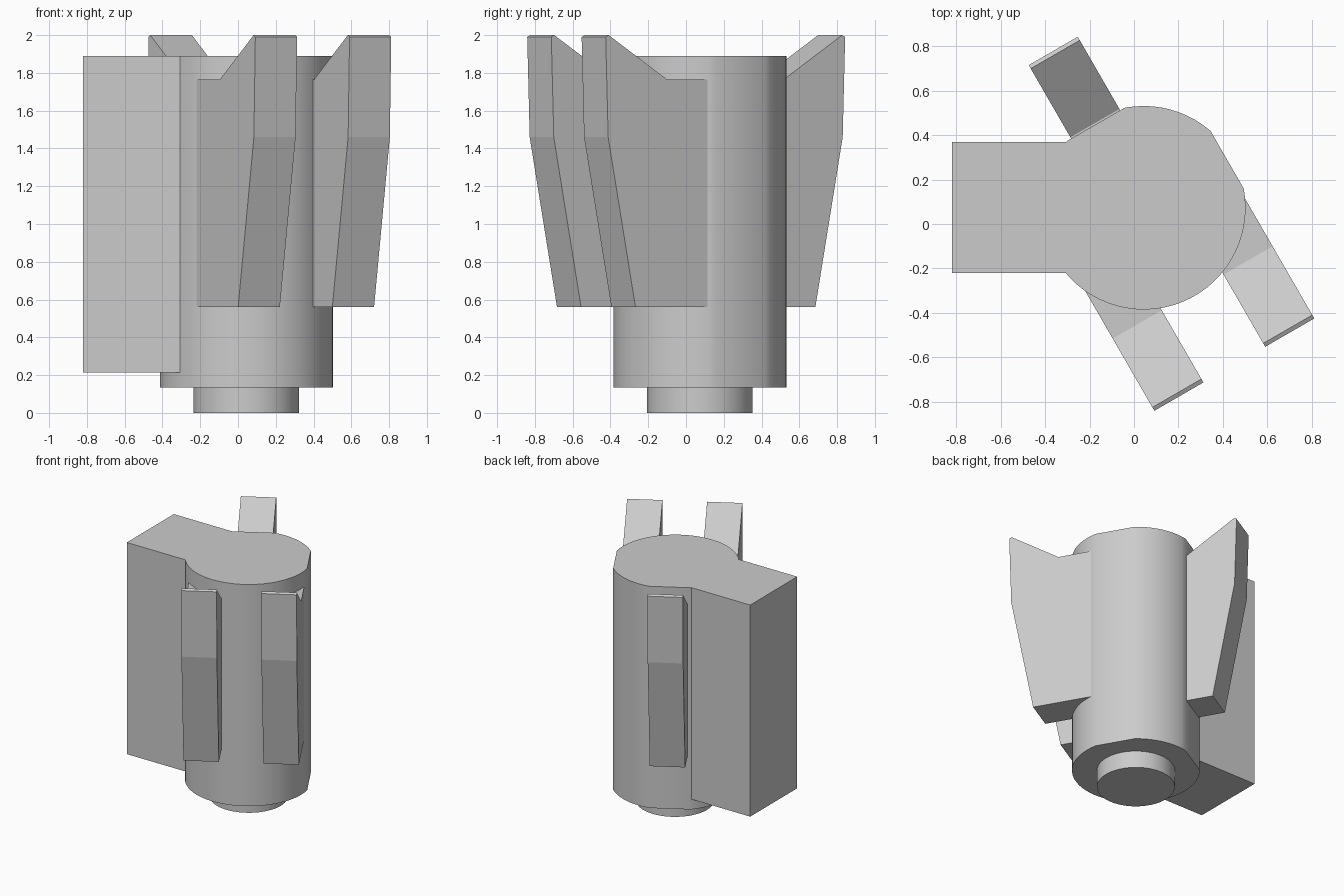
import bpy
import bmesh
from math import radians, cos, sin, acos
from mathutils import Matrix, Vector

cube = bpy.data.objects.get("Cube")
if cube:
    bpy.data.objects.remove(cube, do_unlink=True)

AXIS = Vector((0.044, 0.073, 0))   # centre line of the round body
RADIUS = 0.458
FLAT = 0.433                       # distance of the flats from the axis

grey = bpy.data.materials.new("plain grey")
grey.use_nodes = True
colour = (0.6, 0.6, 0.6, 1)
grey.diffuse_color = colour
grey.node_tree.nodes["Principled BSDF"].inputs["Base Color"].default_value = colour


def prism(name, points, depth, matrix):
    """Extrude a 2D outline along local z and place it with a matrix."""
    bm = bmesh.new()
    face = bm.faces.new([bm.verts.new((x, y, 0)) for x, y in points])
    top = bmesh.ops.extrude_face_region(bm, geom=[face])["geom"]
    verts = [v for v in top if isinstance(v, bmesh.types.BMVert)]
    bmesh.ops.translate(bm, verts=verts, vec=(0, 0, depth))
    bmesh.ops.transform(bm, matrix=matrix, verts=bm.verts)
    bmesh.ops.recalc_face_normals(bm, faces=bm.faces)
    mesh = bpy.data.meshes.new(name)
    bm.to_mesh(mesh)
    bm.free()
    mesh.materials.append(grey)
    obj = bpy.data.objects.new(name, mesh)
    bpy.context.collection.objects.link(obj)
    return obj


def select(obj):
    bpy.ops.object.select_all(action="DESELECT")
    obj.select_set(True)
    bpy.context.view_layer.objects.active = obj


def arc(start, end, steps):
    angles = [radians(start + (end - start) * i / steps) for i in range(steps + 1)]
    return [(RADIUS * cos(a), RADIUS * sin(a)) for a in angles]


# Round body with two flats, facing 30 and 120 degrees
half = acos(FLAT / RADIUS) * 180 / 3.14159265
outline = arc(30 + half, 120 - half, 10) + arc(120 + half, 390 - half, 44)
body = prism("body", outline, 1.755, Matrix.Translation(AXIS + Vector((0, 0, 0.135))))

# Square side block, merged into the body
block = prism("side_block", [(-0.82, -0.22), (0, -0.22), (0, 0.368), (-0.82, 0.368)],
              1.675, Matrix.Translation((0, 0, 0.215)))
union = body.modifiers.new("join block", "BOOLEAN")
union.operation = "UNION"
union.solver = "EXACT"
union.object = block
select(body)
bpy.ops.object.modifier_apply(modifier=union.name)
bpy.data.objects.remove(block, do_unlink=True)

# Small round foot
bpy.ops.mesh.primitive_cylinder_add(vertices=64, radius=0.28, depth=0.145,
                                    location=AXIS + Vector((0, 0, 0.0725)))
foot = bpy.context.object
foot.name = "foot"
foot.data.materials.append(grey)

for obj in (body, foot):
    select(obj)
    bpy.ops.object.shade_smooth_by_angle()

# Flared fins: side profile (distance outward, height), direction, sideways offset
profile = [(0.15, 0.56), (0.633, 0.56), (0.80, 1.46), (0.815, 1.99),
           (0.797, 2.0), (0.44, 1.765), (0.15, 1.765)]
WIDTH = 0.255
fins = [("front_right_fin", 300, -0.288), ("front_left_fin", 300, 0.288), ("back_fin", 120, 0)]
for name, angle, offset in fins:
    place = (Matrix.Translation(AXIS) @ Matrix.Rotation(radians(angle), 4, "Z")
             @ Matrix.Translation((0, offset + WIDTH / 2, 0))
             @ Matrix.Rotation(radians(90), 4, "X"))
    prism(name, profile, WIDTH, place)
